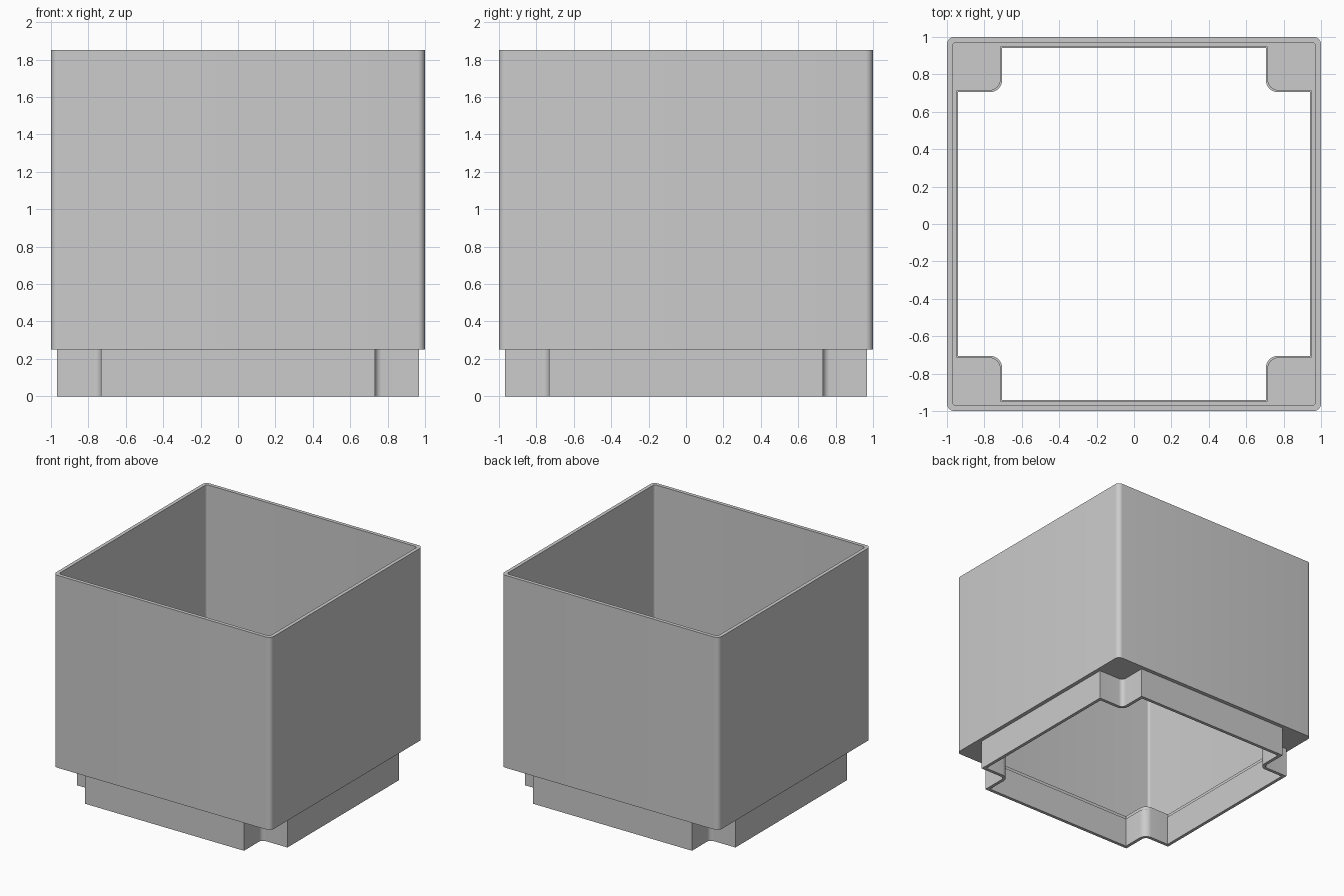
import bpy
import bmesh
import math

cube = bpy.data.objects.get("Cube")
if cube:
    bpy.data.objects.remove(cube)

GREY = (0.6, 0.6, 0.6, 1)
mat = bpy.data.materials.new("plain grey")
mat.use_nodes = True
mat.diffuse_color = GREY
mat.node_tree.nodes["Principled BSDF"].inputs["Base Color"].default_value = GREY


def arc(c, r, start, end, steps=8):
    """Points on an arc centred on (c, c), angles in degrees."""
    angles = [math.radians(start + (end - start) * i / steps) for i in range(steps + 1)]
    return [(c + r * math.cos(a), c + r * math.sin(a)) for a in angles]


def four_fold(points):
    """Repeat one corner around the four quadrants."""
    loop = []
    for _ in range(4):
        loop += points
        points = [(-y, x) for x, y in points]
    return loop


def rounded_square(half, r):
    return four_fold(arc(half - r, r, 0, 90))


def notched_square(half, notch, r):
    return four_fold([(half, notch)] + arc(notch + r, r, -90, -180) + [(notch, half)])


def ring(name, outer, inner, z0, z1):
    """Upright ring between two outlines, from z0 to z1."""
    curve = bpy.data.curves.new(name + "_outline", "CURVE")
    curve.dimensions = "2D"
    curve.fill_mode = "BOTH"
    curve.extrude = (z1 - z0) / 2
    for loop in (outer, inner):
        spline = curve.splines.new("POLY")
        spline.points.add(len(loop) - 1)
        for p, (x, y) in zip(spline.points, loop):
            p.co = (x, y, 0, 1)
        spline.use_cyclic_u = True
    source = bpy.data.objects.new(name + "_outline", curve)
    bpy.context.collection.objects.link(source)
    bpy.context.view_layer.update()
    graph = bpy.context.evaluated_depsgraph_get()
    mesh = bpy.data.meshes.new_from_object(source.evaluated_get(graph))
    bpy.data.objects.remove(source)
    bpy.data.curves.remove(curve)

    # Weld the caps to the sides
    bm = bmesh.new()
    bm.from_mesh(mesh)
    bmesh.ops.remove_doubles(bm, verts=bm.verts, dist=0.0005)
    bmesh.ops.translate(bm, verts=bm.verts, vec=(0, 0, (z0 + z1) / 2))
    bmesh.ops.recalc_face_normals(bm, faces=bm.faces)
    bm.to_mesh(mesh)
    bm.free()
    mesh.name = name
    mesh.materials.clear()
    mesh.materials.append(mat)

    obj = bpy.data.objects.new(name, mesh)
    bpy.context.collection.objects.link(obj)
    bpy.ops.object.select_all(action="DESELECT")
    obj.select_set(True)
    bpy.context.view_layer.objects.active = obj
    bpy.ops.object.shade_smooth_by_angle(angle=math.radians(30))
    return obj


BASE, TOP, FLOOR = 0.25, 1.85, 0.03
inside = rounded_square(0.97, 0.02)

# Tall open box walls
ring("box_walls", rounded_square(1, 0.04), inside, BASE, TOP)
# Floor plate with the notched opening
ring("box_floor", inside, notched_square(0.95, 0.712, 0.065), BASE, BASE + FLOOR)
# Thin plug-in skirt under the floor
ring("base_skirt", notched_square(0.967, 0.732, 0.037),
     notched_square(0.94, 0.705, 0.065), 0, BASE)
